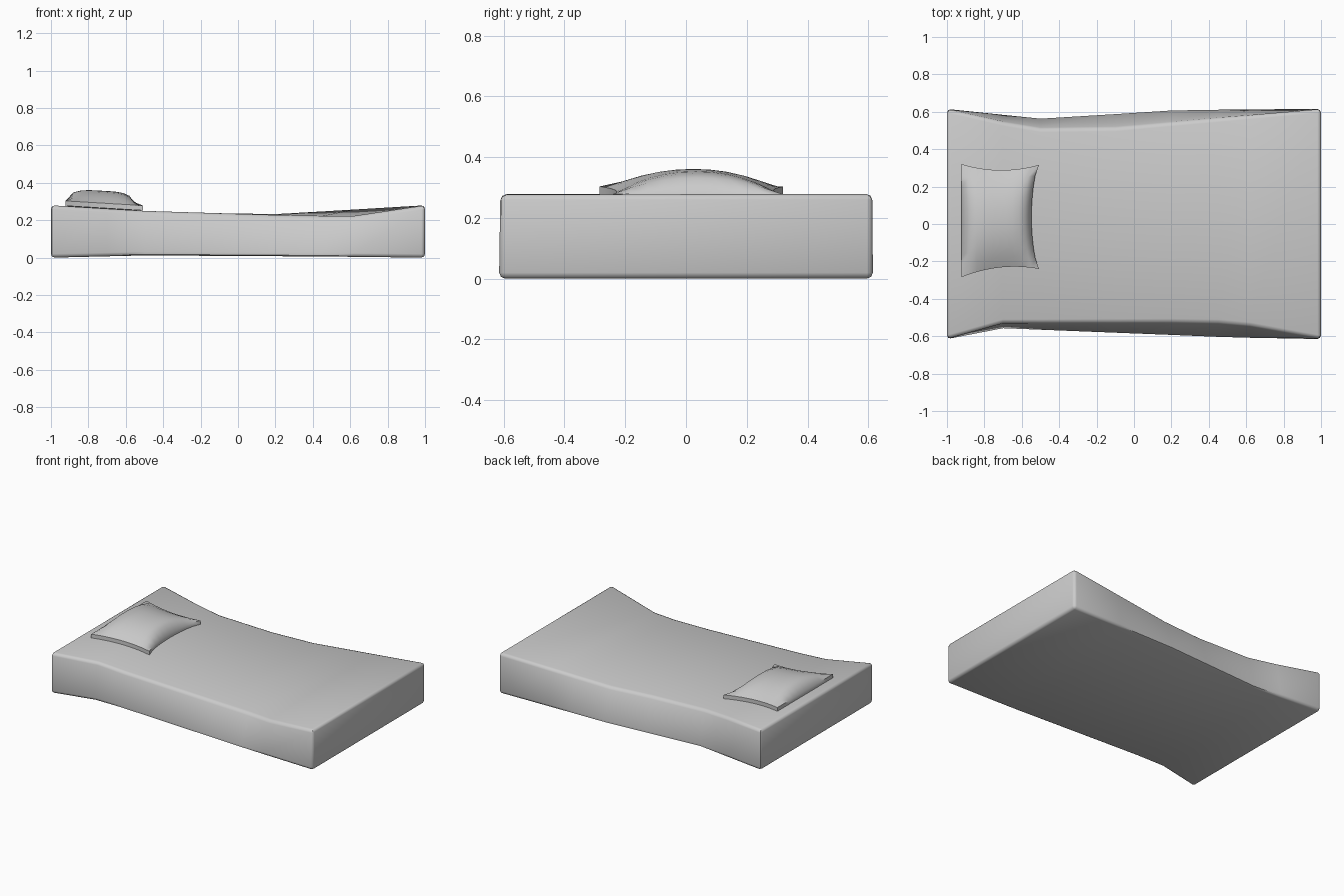
import bpy, bmesh, math

cube = bpy.data.objects.get("Cube")
if cube:
    bpy.data.objects.remove(cube, do_unlink=True)

fabric = bpy.data.materials.new("light grey fabric")
fabric.use_nodes = True
GREY = (0.6, 0.6, 0.6, 1)
fabric.diffuse_color = GREY
fabric.node_tree.nodes["Principled BSDF"].inputs["Base Color"].default_value = GREY


def finish(bm, name, angle):
    """Turn a bmesh into a smooth shaded object."""
    bmesh.ops.recalc_face_normals(bm, faces=bm.faces)
    mesh = bpy.data.meshes.new(name)
    bm.to_mesh(mesh)
    bm.free()
    obj = bpy.data.objects.new(name, mesh)
    bpy.context.collection.objects.link(obj)
    mesh.materials.append(fabric)
    bpy.ops.object.select_all(action='DESELECT')
    obj.select_set(True)
    bpy.context.view_layer.objects.active = obj
    bpy.ops.object.shade_smooth_by_angle(angle=math.radians(angle))
    return obj


def along(points, x):
    """Piecewise linear height of a profile at x."""
    for (xa, a), (xb, b) in zip(points, points[1:]):
        if x <= xb:
            return a + (b - a) * (x - xa) / (xb - xa)
    return points[-1][1]


# Mattress: sagging edge profiles along x, lofted into a slab
front_top = [(-1, -.615), (-.7, -.53), (.4, -.525), (.62, -.545), (1, -.615)]
front_low = [(-1, -.615), (-.7, -.56), (.5, -.612), (1, -.615)]
back_top = [(-1, .615), (-.55, .51), (-.1, .515), (1, .615)]
back_low = [(-1, .615), (-.5, .567), (.23, .615), (1, .615)]
front_height = [(-1, .28), (-.5, .25), (.2, .228), (.6, .22), (1, .28)]
back_height = [(-1, .28), (-.5, .25), (.15, .23), (1, .28)]
base_height = [(-1, 0), (-.5, .012), (.5, .006), (1, 0)]

bm = bmesh.new()
rings = []
for x in (-1, -.7, -.5, -.1, .2, .45, .62, 1):
    z = along(base_height, x)
    section = [(along(front_low, x), z), (along(front_top, x), along(front_height, x)),
               (along(back_top, x), along(back_height, x)), (along(back_low, x), z)]
    rings.append([bm.verts.new((x, y, h)) for y, h in section])
for a, b in zip(rings, rings[1:]):
    for i in range(4):
        j = (i + 1) % 4
        bm.faces.new((a[i], a[j], b[j], b[i]))
bm.faces.new(rings[0])
bm.faces.new(rings[-1])
bmesh.ops.recalc_face_normals(bm, faces=bm.faces)
rim = [e for e in bm.edges if e.calc_face_angle(0) > math.radians(50)]
bmesh.ops.bevel(bm, geom=rim, offset=.02, segments=2, profile=.5, affect='EDGES')
finish(bm, "mattress", 50)

# Pillow: pinched four-cornered outline, puffed up in the middle
N = 10
bm = bmesh.new()


def pillow_point(u, v, side):
    x = -.715 + .207 * u - .04 * max(u, 0) * (1 - v * v) ** .7
    half = .29 - .012 * u - .03 * (1 - u * u)
    y = .028 + half * v + .01 * u
    seam = .29 - .06 * (x + .93)
    puff = (1 - u ** 4) ** .6 * (1 - abs(v) ** 2.2)
    lift = .014 + .066 * puff if side > 0 else -.012 - .012 * puff
    return x, y, seam + lift


sides = []
for side in (1, -1):
    grid = [[bm.verts.new(pillow_point(2 * i / N - 1, 2 * j / N - 1, side))
             for j in range(N + 1)] for i in range(N + 1)]
    for i in range(N):
        for j in range(N):
            bm.faces.new((grid[i][j], grid[i + 1][j], grid[i + 1][j + 1], grid[i][j + 1]))
    sides.append([grid[i][0] for i in range(N)] + [grid[N][j] for j in range(N)]
                 + [grid[i][N] for i in range(N, 0, -1)] + [grid[0][j] for j in range(N, 0, -1)])
# Seam strip joining the two halves
top, low = sides
for i in range(len(top)):
    j = (i + 1) % len(top)
    bm.faces.new((top[i], top[j], low[j], low[i]))
finish(bm, "pillow", 60)
